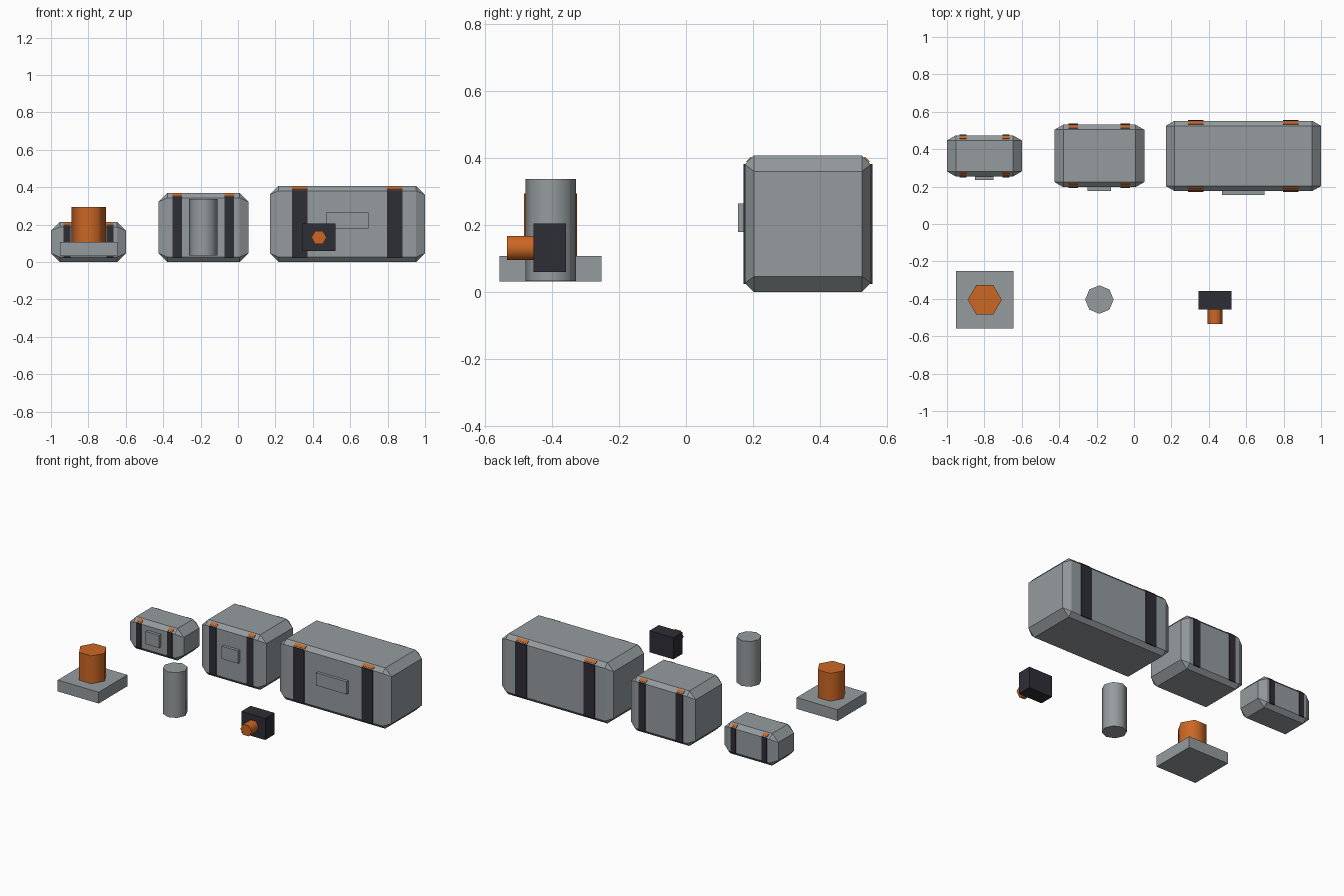
import bpy, bmesh, math
from itertools import product

cube = bpy.data.objects.get("Cube")
if cube:
    bpy.data.objects.remove(cube, do_unlink=True)


def material(name, r, g, b):
    m = bpy.data.materials.new(name)
    m.use_nodes = True
    m.diffuse_color = (r, g, b, 1)
    m.node_tree.nodes["Principled BSDF"].inputs["Base Color"].default_value = (r, g, b, 1)
    return m


GREY = material("steel grey", 0.30, 0.33, 0.345)
DARK = material("dark rubber", 0.027, 0.027, 0.037)
ORANGE = material("burnt orange", 0.60, 0.135, 0.018)


def finish(bm, name, mat, loc, rot=(0, 0, 0)):
    bmesh.ops.recalc_face_normals(bm, faces=bm.faces)
    mesh = bpy.data.meshes.new(name)
    bm.to_mesh(mesh)
    bm.free()
    mesh.materials.append(mat)
    ob = bpy.data.objects.new(name, mesh)
    ob.location, ob.rotation_euler = loc, rot
    bpy.context.collection.objects.link(ob)
    return ob


def box(name, mat, loc, size, rot=(0, 0, 0)):
    bm = bmesh.new()
    bmesh.ops.create_cube(bm, size=1)
    bmesh.ops.scale(bm, vec=size, verts=bm.verts)
    return finish(bm, name, mat, loc, rot)


def prism(name, mat, loc, sides, radius, depth, turn=0, rot=(0, 0, 0)):
    """Round-shaded prism with sharp caps."""
    bm = bmesh.new()
    bmesh.ops.create_cone(bm, cap_ends=True, segments=sides, radius1=radius,
                          radius2=radius, depth=depth)
    for v in bm.verts:
        a = math.tau * round(math.atan2(v.co.y, v.co.x) / math.tau * sides * 2) / (sides * 2)
        v.co.x, v.co.y = radius * math.cos(a + turn), radius * math.sin(a + turn)
    ob = finish(bm, name, mat, loc, rot)
    bpy.ops.object.select_all(action="DESELECT")
    ob.select_set(True)
    bpy.context.view_layer.objects.active = ob
    bpy.ops.object.shade_smooth_by_angle(angle=math.radians(70))
    return ob


WIDE, THIN = 0.047, 0.027     # chamfer at the ends / along the length
CRATE_Y = 0.364


def crate(prefix, x, hx, hy, height, strap_x, strap_w, label_w):
    hz = height / 2
    # Chamfered shell: three points per corner, wrapped by a hull
    bm = bmesh.new()
    for sx, sy, sz in product((-1, 1), repeat=3):
        for px, py, pz in ((hx, hy - THIN, hz - WIDE),
                           (hx - WIDE, hy, hz - THIN),
                           (hx - WIDE, hy - THIN, hz)):
            bm.verts.new((sx * px, sy * py, sz * pz))
    bmesh.ops.convex_hull(bm, input=bm.verts)
    bmesh.ops.dissolve_limit(bm, angle_limit=0.01, verts=bm.verts, edges=bm.edges)
    finish(bm, prefix + "_crate_shell", GREY, (x, CRATE_Y, hz))

    # Straps and top clips on front and back
    for side, sx in (("right", -1), ("left", 1)):
        for end, sy in (("front", -1), ("back", 1)):
            px = x + sx * strap_x
            box(f"{prefix}_crate_strap_{end}_{side}", DARK,
                (px, CRATE_Y + sy * hy, hz), (strap_w, 0.01, height - 0.05))
            box(f"{prefix}_crate_clip_{end}_{side}", ORANGE,
                (px, CRATE_Y + sy * (hy - THIN / 2), height - THIN / 2),
                (strap_w, 0.02, 0.008), (-sy * math.pi / 4, 0, 0))

    # Raised label plate on the front
    box(prefix + "_crate_label", GREY,
        (x, CRATE_Y - hy - 0.005, height * 0.545), (label_w, 0.03, 0.085))


crate("small", -0.80, 0.20, 0.11, 0.215, 0.115, 0.037, 0.10)
crate("medium", -0.185, 0.24, 0.167, 0.37, 0.139, 0.05, 0.125)
crate("large", 0.585, 0.415, 0.188, 0.408, 0.254, 0.083, 0.227)

# Bolt on a square base plate
box("bolt_base_plate", GREY, (-0.798, -0.405, 0.07), (0.305, 0.305, 0.076))
prism("bolt_hex_column", ORANGE, (-0.798, -0.405, 0.20), 6, 0.091, 0.19, math.pi / 6)

# Free-standing post
prism("post", GREY, (-0.185, -0.404, 0.186), 8, 0.076, 0.304)

# Switch box with a hex knob facing forward
box("switch_box", DARK, (0.433, -0.407, 0.1325), (0.178, 0.098, 0.145))
prism("switch_knob", ORANGE, (0.433, -0.49, 0.1315), 6, 0.041, 0.088,
      math.pi / 6, (math.pi / 2, 0, 0))
